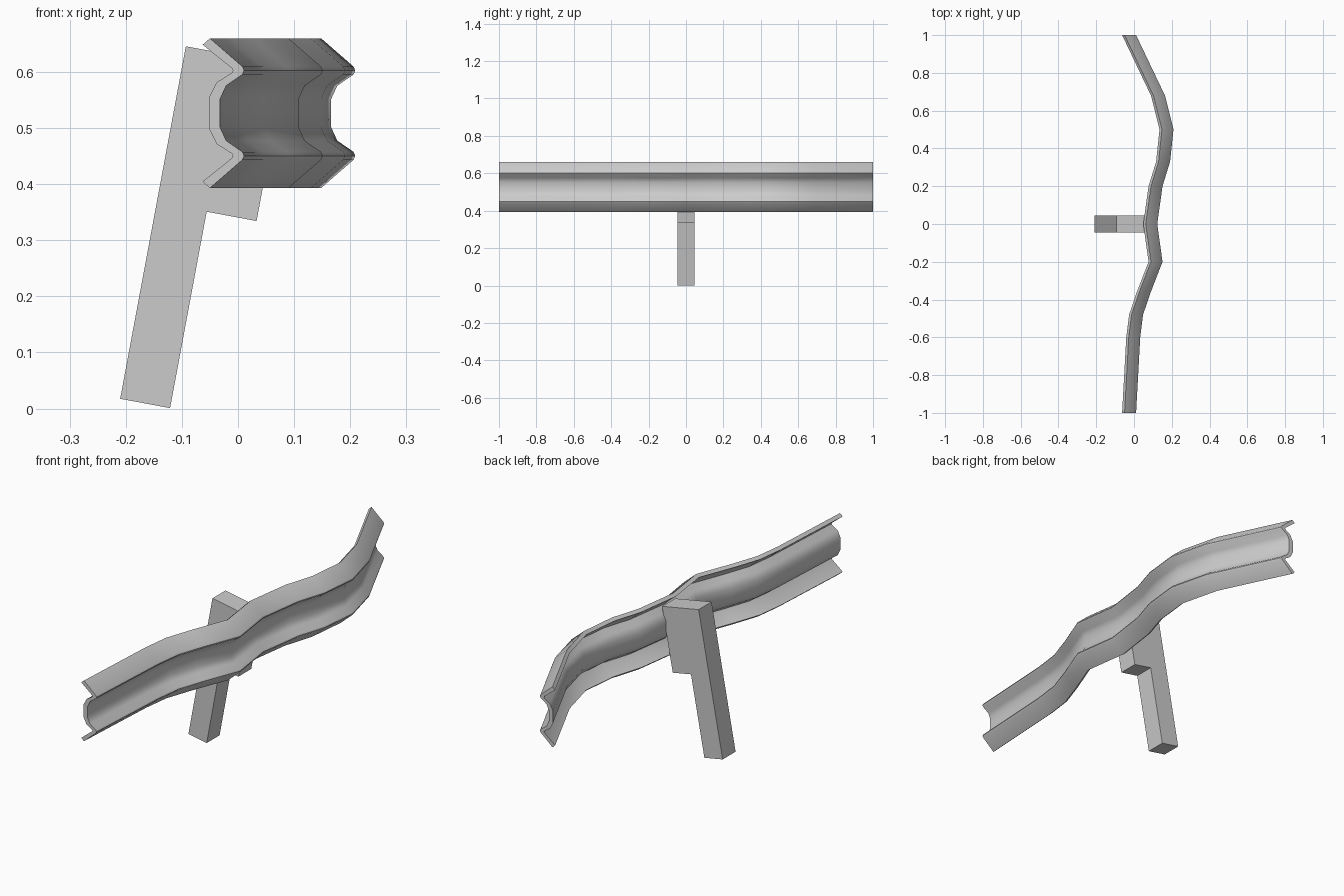
import bpy, bmesh, math
from mathutils import Vector

if "Cube" in bpy.data.objects:
    bpy.data.objects.remove(bpy.data.objects["Cube"])

MID_Z = 0.5265

# W-beam section, upper half only: (x, height above mid line)
outer_half = [(-0.05, 0.1335), (0.008, 0.083), (0.011, 0.076), (0.008, 0.069), (-0.021, 0.049), (-0.032, 0.025)]
inner_half = [(-0.063, 0.122), (-0.011, 0.080), (-0.009, 0.076), (-0.011, 0.072), (-0.038, 0.055), (-0.052, 0.027)]
# Bent rail path: (y, sideways offset)
path = [(-1, 0), (-0.6, 0.022), (-0.48, 0.037), (-0.36, 0.078), (-0.2, 0.14), (0, 0.112),
        (0.2, 0.14), (0.33, 0.18), (0.5, 0.198), (0.68, 0.153), (1, 0)]


def mirrored(half):
    return half + [(x, -z) for x, z in reversed(half)]


def new_object(name, bm):
    bmesh.ops.recalc_face_normals(bm, faces=bm.faces)
    mesh = bpy.data.meshes.new(name)
    bm.to_mesh(mesh)
    bm.free()
    obj = bpy.data.objects.new(name, mesh)
    bpy.context.collection.objects.link(obj)
    return obj


# Rail: section swept along the bent path
outer, inner = mirrored(outer_half), mirrored(inner_half)
loop = outer + inner[::-1]
n, k = len(loop), len(outer)
bm = bmesh.new()
rings = [[bm.verts.new((x + off, y, MID_Z + z)) for x, z in loop] for y, off in path]
for a, b in zip(rings, rings[1:]):
    for i in range(n):
        j = (i + 1) % n
        bm.faces.new((a[i], a[j], b[j], b[i]))
# End caps as quad strips between front and back skins
for ring in (rings[0], rings[-1]):
    for i in range(k - 1):
        bm.faces.new((ring[i], ring[i + 1], ring[n - 2 - i], ring[n - 1 - i]))
rail = new_object("guard_rail", bm)
bpy.context.view_layer.objects.active = rail
rail.select_set(True)
bpy.ops.object.shade_smooth_by_angle(angle=math.radians(40))

# Leaning post and spacer block, both tilted by the same angle
up = Vector((0.117, 0, 0.628)).normalized()
side = Vector((up.z, 0, -up.x))
base = Vector((-0.21, 0, 0.0175))


def leaning_box(name, s0, s1, u0, u1, half_depth):
    bm = bmesh.new()
    bmesh.ops.create_cube(bm, size=1)
    for v in bm.verts:
        s = s0 if v.co.x < 0 else s1
        u = u0 if v.co.z < 0 else u1
        y = half_depth if v.co.y > 0 else -half_depth
        v.co = base + side * s + up * u + Vector((0, y, 0))
    return new_object(name, bm)


leaning_box("post", 0, 0.0905, 0, 0.639, 0.045)
leaning_box("spacer_block", 0.0905, 0.181, 0.356, 0.639, 0.045)
